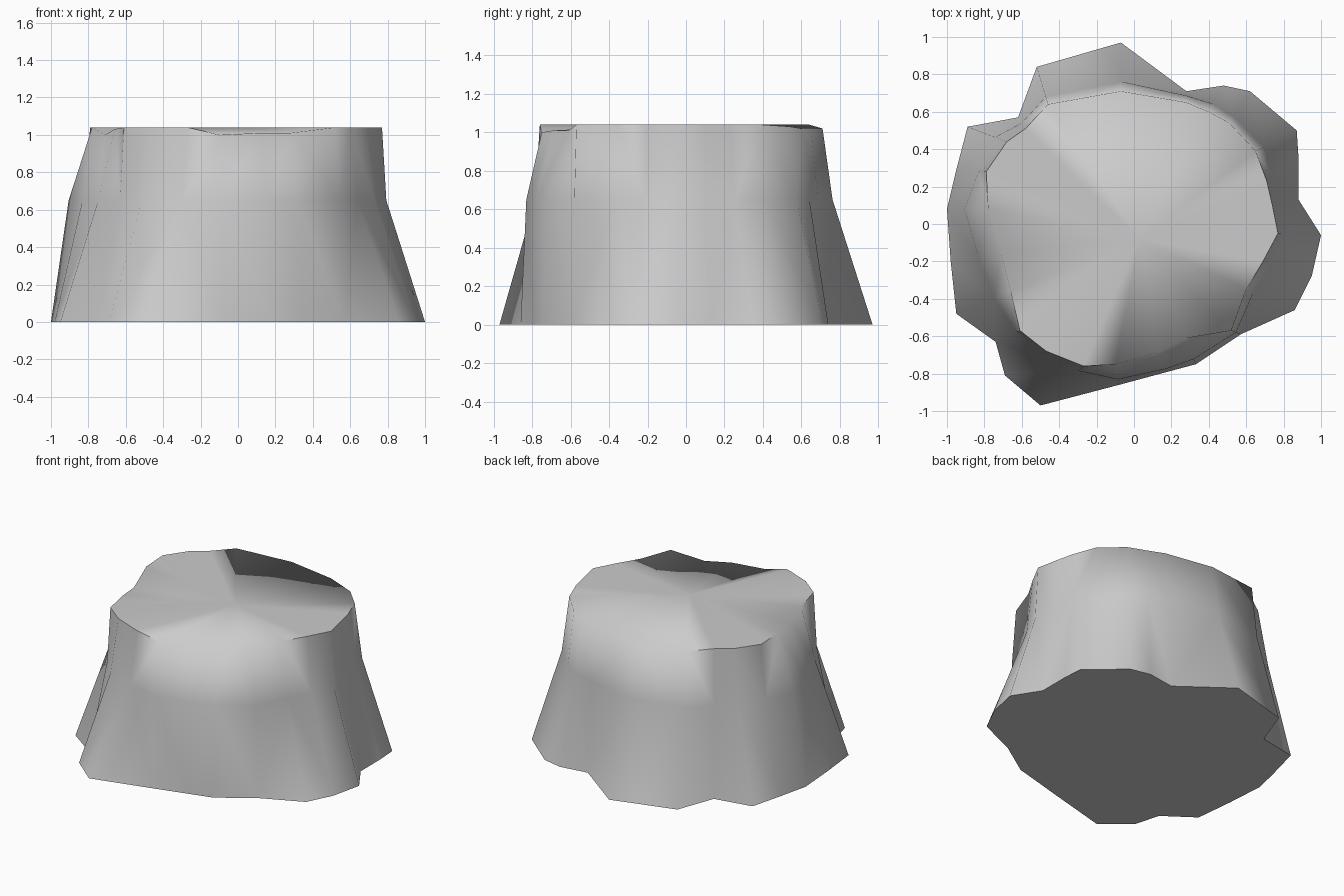
import bpy, bmesh
from mathutils import Vector

if "Cube" in bpy.data.objects:
    bpy.data.objects.remove(bpy.data.objects["Cube"])

# Flared root outline on the ground, counter-clockwise from the right side
base = [(1, -.06), (.88, .13), (.88, .35), (.87, .50), (.62, .71), (.48, .74),
        (.28, .71), (-.07, .97), (-.52, .84), (-.62, .57), (-.89, .52), (-.95, .29),
        (-1, .08), (-.98, -.20), (-.95, -.48), (-.74, -.63), (-.69, -.81), (-.50, -.97),
        (-.08, -.86), (.18, -.79), (.33, -.75), (.57, -.59), (.86, -.46), (.95, -.28)]
# Cut outline at the top
cut = [(.77, -.05), (.74, .10), (.71, .23), (.65, .39), (.51, .54), (.40, .60),
       (.28, .65), (-.07, .71), (-.46, .64), (-.58, .51), (-.68, .44), (-.79, .28),
       (-.78, .08), (-.71, -.16), (-.66, -.36), (-.61, -.57), (-.47, -.68), (-.27, -.76),
       (-.10, -.75), (.12, -.69), (.28, -.61), (.52, -.57), (.60, -.35), (.69, -.20)]
# How far the trunk bulges from cut outline towards base outline at mid height
bulge = [.1, .15, .2, .2, .2, .3, .6, .2, .2, .5, .3, .25,
         .57, .45, .3, .15, .2, .12, .73, .85, .8, .5, .15, .15]
# Worn spots where the rim sits lower
dips = {4: .01, 5: .02, 6: .02, 7: .02, 13: .04, 14: .01, 18: .04, 19: .03, 20: .03}
# Rim segments worn so smooth that they have no crisp edge
soft = {3, 4, 5, 6, 7, 12, 13, 18, 19, 20, 21}

bm = bmesh.new()
n = len(base)
bottom = [bm.verts.new((x, y, 0)) for x, y in base]
top = [bm.verts.new((x, y, 1.04 - dips.get(i, 0))) for i, (x, y) in enumerate(cut)]
middle = []
for b, c, t in zip(base, cut, bulge):
    p = Vector(c).lerp(Vector(b), t)
    middle.append(bm.verts.new((p.x, p.y, .65)))


def bark_patch(a, b, c, d):
    """Split a wall quad along its inner diagonal, so valleys run between roots."""
    if (a.co + c.co).xy.length < (b.co + d.co).xy.length:
        tris = (a, b, c), (a, c, d)
    else:
        tris = (a, b, d), (b, c, d)
    for t in tris:
        bm.faces.new(t)


# Bark walls, cut face and underside
centre = bm.verts.new((.03, -.08, 1.04))
for i in range(n):
    j = (i + 1) % n
    bark_patch(bottom[i], bottom[j], middle[j], middle[i])
    bark_patch(middle[i], middle[j], top[j], top[i])
    bm.faces.new((top[i], top[j], centre))
bm.faces.new(bottom[::-1])

# Smooth shading with crisp rims, except along the worn segments
for f in bm.faces:
    f.smooth = True
for i in range(n):
    j = (i + 1) % n
    bm.edges.get((bottom[i], bottom[j])).smooth = False
    bm.edges.get((top[i], top[j])).smooth = i in soft
bm.edges.get((middle[15], top[15])).smooth = False

mesh = bpy.data.meshes.new("tree_stump")
bm.to_mesh(mesh)
bm.free()
bpy.context.collection.objects.link(bpy.data.objects.new("tree_stump", mesh))
